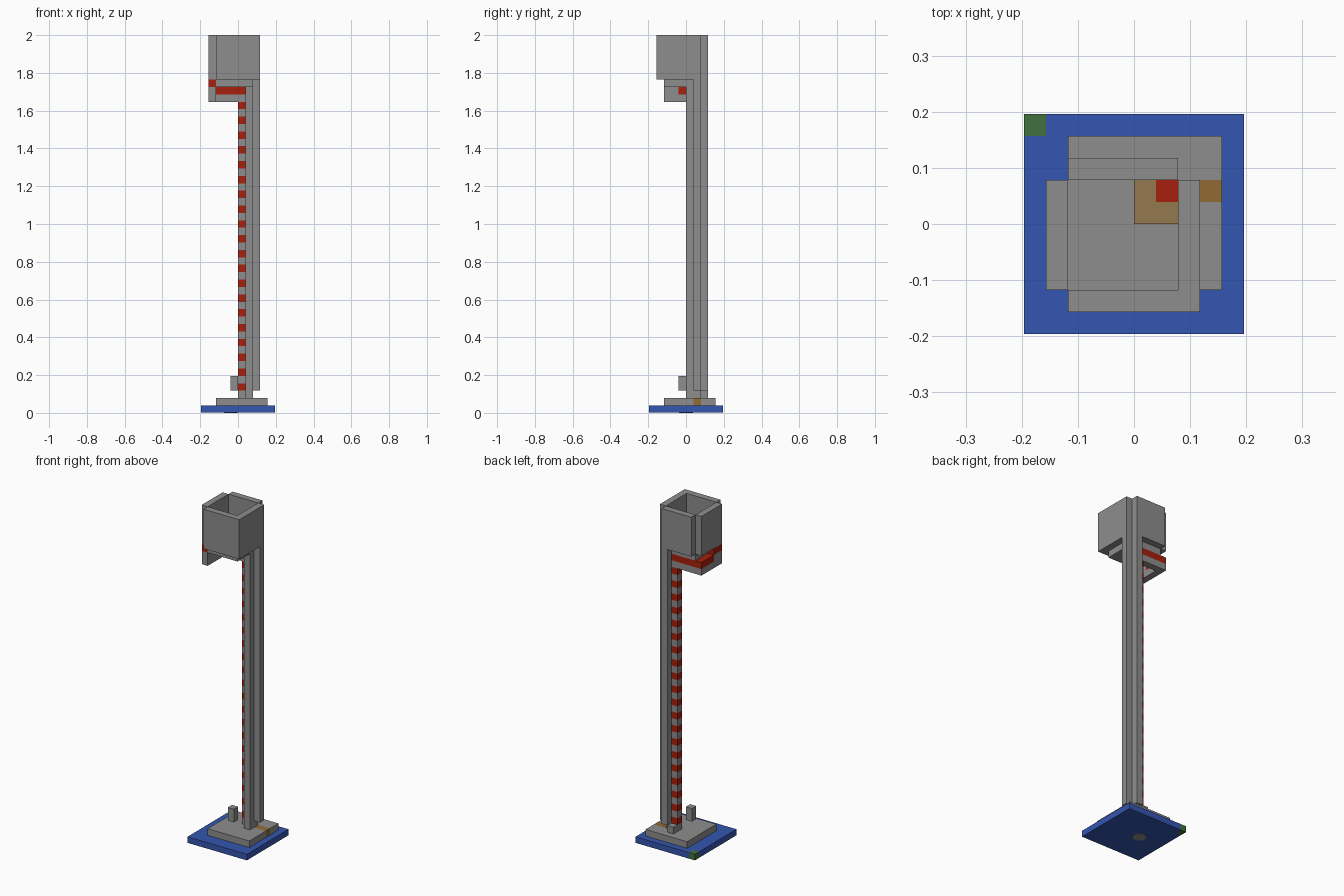
import bpy, bmesh
from mathutils import Vector

cube = bpy.data.objects.get("Cube")
if cube:
    bpy.data.objects.remove(cube, do_unlink=True)

U = 2 / 51  # edge of one building block


def material(name, rgb):
    m = bpy.data.materials.new(name)
    m.use_nodes = True
    m.diffuse_color = (*rgb, 1)
    m.node_tree.nodes["Principled BSDF"].inputs["Base Color"].default_value = (*rgb, 1)
    return m


GREY = material("stone_grey", (0.27, 0.27, 0.27))
BLUE = material("water_blue", (0.035, 0.092, 0.44))
RED = material("redstone_red", (0.39, 0.014, 0.004))
GREEN = material("grass_green", (0.051, 0.162, 0.045))
BROWN = material("earth_brown", (0.28, 0.147, 0.036))
TAN = material("wood_tan", (0.292, 0.188, 0.078))


def finish(name, bm, mats):
    mesh = bpy.data.meshes.new(name)
    bm.to_mesh(mesh)
    bm.free()
    for m in mats:
        mesh.materials.append(m)
    obj = bpy.data.objects.new(name, mesh)
    bpy.context.collection.objects.link(obj)
    return obj


def box(name, lo, hi, mats, cuts=(), rule=None):
    """Box between two corners in block units; cuts are (axis, position)
    and rule picks a material index from a face centre."""
    lo, hi = Vector(lo), Vector(hi)
    bm = bmesh.new()
    bmesh.ops.create_cube(bm, size=1)
    for v in bm.verts:
        v.co = (lo + hi) / 2 + Vector(c * s for c, s in zip(v.co, hi - lo))
    for axis, pos in cuts:
        normal, point = Vector(), Vector()
        normal[axis], point[axis] = 1, pos
        bmesh.ops.bisect_plane(bm, geom=bm.verts[:] + bm.edges[:] + bm.faces[:],
                               plane_co=point, plane_no=normal)
    if rule:
        for f in bm.faces:
            f.material_index = int(rule(f.calc_center_median()))
    bmesh.ops.scale(bm, vec=(U, U, U), verts=bm.verts)
    return finish(name, bm, mats)


# Base slab with one green corner, and a grey spot underneath
box("base_slab", (-5, -5, 0.08), (5, 5, 1), [BLUE, GREEN],
    [(0, -4), (1, 4)], lambda c: c.x < -4 and c.y > 4)
bm = bmesh.new()
bmesh.ops.create_cone(bm, cap_ends=True, segments=16, radius1=0.036, radius2=0.036, depth=0.003)
spot = finish("underside_spot", bm, [GREY])
spot.location = (-U, 0, 0.0016)

# Plinth with a brown strip leading to the tower
box("plinth", (-3, -3, 1), (4, 4, 2), [GREY, BROWN],
    [(0, 2), (1, 1), (1, 2)], lambda c: c.x > 2 and 1 < c.y < 2)
box("foot_block", (0, 2, 2), (1, 3, 3), [GREY])
box("small_post", (-1, -1, 3), (0, 0, 5), [GREY])

# Cross-shaped tower shaft
box("shaft_core", (1, 1, 2), (2, 2, 45), [GREY])
box("shaft_front", (1, 0, 2), (2, 1, 45), [GREY])
box("shaft_side", (2, 1, 3), (3, 2, 45), [GREY])
box("shaft_back", (1, 2, 3), (2, 3, 45), [GREY])
box("striped_shaft", (0, 1, 2), (1, 2, 44), [GREY, RED],
    [(2, k) for k in range(3, 44)], lambda c: c.z > 3 and int(c.z) % 2)

# Walkway round two sides below the cabin, with its red path
box("walkway_back", (-4, 1, 42), (0, 2, 43), [GREY])
box("walkway_side", (-4, -3, 42), (-3, 1, 43), [GREY])
box("path_back", (-4, 1, 43), (0, 2, 44), [RED])
box("path_side", (-4, -1, 43), (-3, 1, 44), [RED])
box("path_step", (-4, -3, 43), (-3, -1, 44), [GREY])
box("path_upper", (-4, -3, 44), (-3, -1, 45), [RED])

# Open-topped cabin
box("cabin_floor", (-3, -3, 44), (2, 2, 45), [GREY])
walls = {
    "front": ((-3, -4), (3, -3)),
    "back": ((-3, 2), (2, 3)),
    "left": ((2, -3), (3, 2)),
    "right": ((-4, -3), (-3, 2)),
}
for side, (lo, hi) in walls.items():
    box("cabin_wall_" + side, (*lo, 45), (*hi, 51), [GREY])

# Raised corner inside the cabin with a red tile
box("cabin_corner_block", (0, 0, 45), (2, 2, 46), [TAN, RED],
    [(0, 1), (1, 1)], lambda c: c.x > 1 and c.y > 1)
